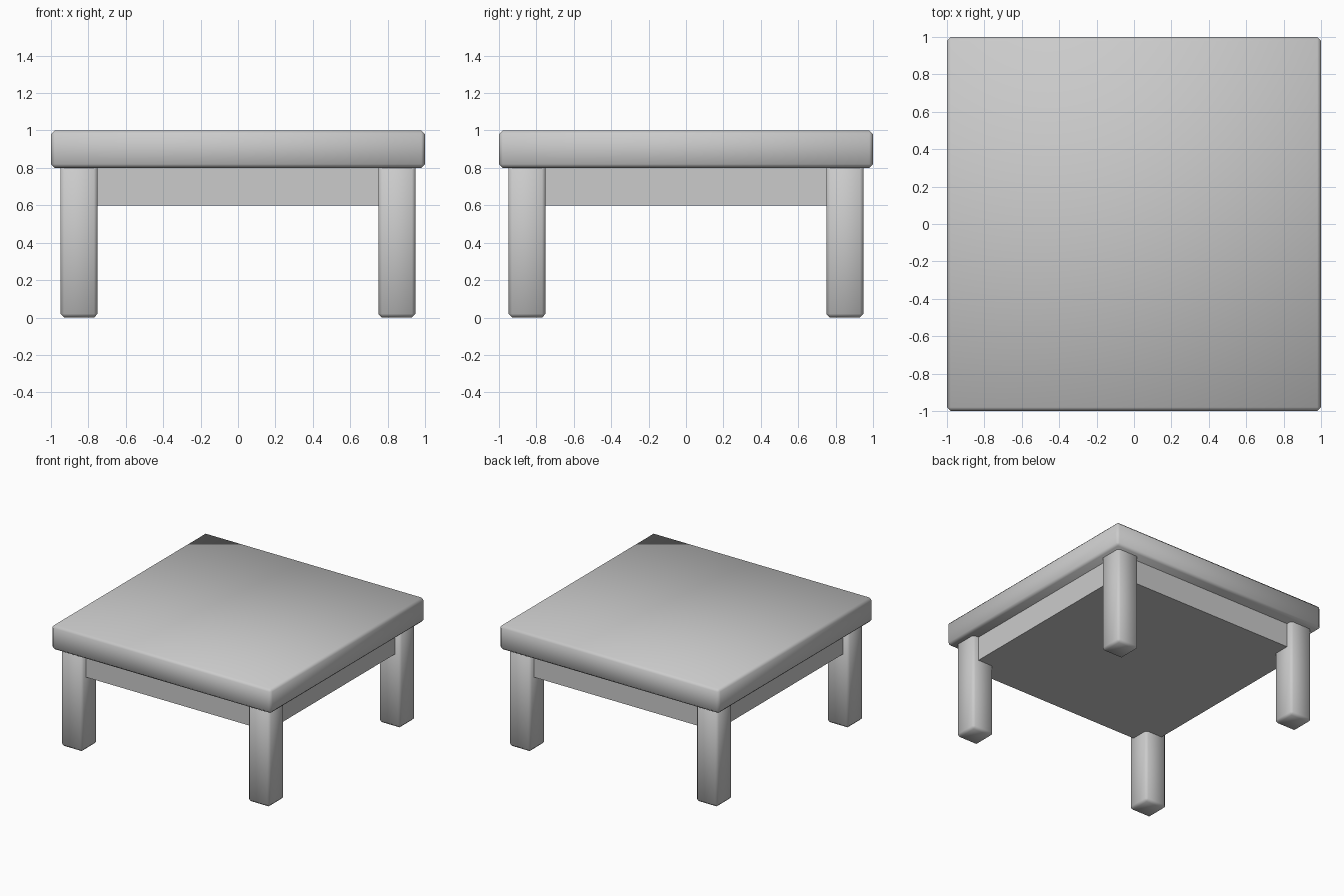
import bpy
import bmesh

if "Cube" in bpy.data.objects:
    bpy.data.objects.remove(bpy.data.objects["Cube"])


def box(name, lo, hi, bevel=0.0, smooth=False):
    """Axis-aligned box between two corners, with an optional single chamfer."""
    bm = bmesh.new()
    bmesh.ops.create_cube(bm, size=1)
    for v in bm.verts:
        v.co = [(a + b) / 2 + c * (b - a) for a, b, c in zip(lo, hi, v.co)]
    if bevel:
        bmesh.ops.bevel(bm, geom=bm.edges[:], offset=bevel, segments=1,
                        profile=0.5, affect='EDGES')
    for f in bm.faces:
        f.smooth = smooth
    mesh = bpy.data.meshes.new(name)
    bm.to_mesh(mesh)
    bm.free()
    obj = bpy.data.objects.new(name, mesh)
    bpy.context.collection.objects.link(obj)
    return obj


# Thick square top with softened edges
box("tabletop", (-1, -1, 0.8), (1, 1, 1), 0.02, True)

# Solid apron block under the top, set back from the leg faces
box("apron", (-0.9, -0.9, 0.6), (0.9, 0.9, 0.8))

# Four square legs, tops tucked into the tabletop
for side, x in (("left", -0.85), ("right", 0.85)):
    for end, y in (("front", -0.85), ("back", 0.85)):
        box(f"{end}_{side}_leg", (x - 0.1, y - 0.1, 0),
            (x + 0.1, y + 0.1, 0.82), 0.02, True)
